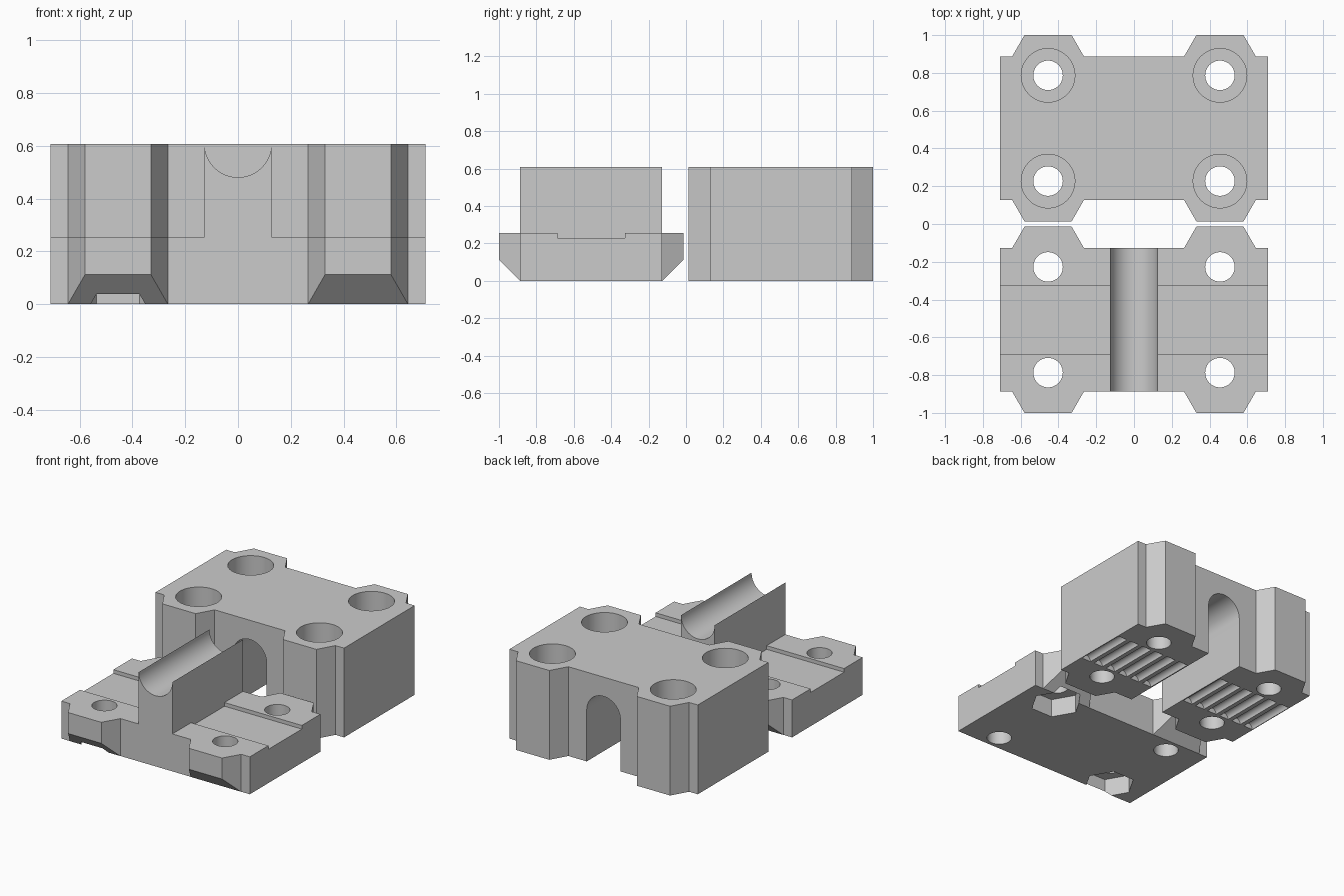
import bpy
import bmesh
from math import pi, sin, cos, radians
from mathutils import Vector

cube = bpy.data.objects.get("Cube")
if cube:
    bpy.data.objects.remove(cube, do_unlink=True)

grey = bpy.data.materials.new("plain_grey")
grey.use_nodes = True
GREY = (0.6, 0.6, 0.6, 1)
grey.diffuse_color = GREY
grey.node_tree.nodes["Principled BSDF"].inputs["Base Color"].default_value = GREY

# Maps profile coordinates (a, b) and depth d onto each extrusion axis
AXES = {
    "X": lambda a, b, d: (d, a, b),
    "Y": lambda a, b, d: (a, d, b),
    "Z": lambda a, b, d: (a, b, d),
}


def prism(name, profile, axis, low, high):
    """Extrude a closed 2D profile along an axis."""
    bm = bmesh.new()
    place = AXES[axis]
    face = bm.faces.new([bm.verts.new(place(a, b, low)) for a, b in profile])
    top = bmesh.ops.extrude_face_region(bm, geom=[face])["geom"]
    moved = [v for v in top if isinstance(v, bmesh.types.BMVert)]
    bmesh.ops.translate(bm, verts=moved, vec=Vector(place(0, 0, high - low)))
    bmesh.ops.recalc_face_normals(bm, faces=bm.faces)
    mesh = bpy.data.meshes.new(name)
    bm.to_mesh(mesh)
    bm.free()
    mesh.materials.append(grey)
    obj = bpy.data.objects.new(name, mesh)
    bpy.context.collection.objects.link(obj)
    return obj


def arc(cx, cy, radius, start, end, steps):
    angles = [start + (end - start) * i / steps for i in range(steps + 1)]
    return [(cx + radius * cos(t), cy + radius * sin(t)) for t in angles]


def circle(cx, cy, radius, sides=48):
    return arc(cx, cy, radius, 0, 2 * pi, sides)[:-1]


def box(a0, a1, b0, b1):
    return [(a0, b0), (a1, b0), (a1, b1), (a0, b1)]


def combine(target, tool, operation="DIFFERENCE"):
    """Apply a boolean and discard the tool."""
    mod = target.modifiers.new("shape", "BOOLEAN")
    mod.operation = operation
    mod.solver = "EXACT"
    mod.object = tool
    bpy.context.view_layer.objects.active = target
    bpy.ops.object.modifier_apply(modifier=mod.name)
    bpy.data.objects.remove(tool, do_unlink=True)


def finish(obj):
    bpy.ops.object.select_all(action="DESELECT")
    obj.select_set(True)
    bpy.context.view_layer.objects.active = obj
    bpy.ops.object.shade_smooth_by_angle(angle=radians(30))


HALF_X, BODY_Y, LUG_Y = 0.71, 0.38, 0.493
CENTRE_Y = 0.507
HOLE_X, HOLE_Y, HOLE_R = 0.455, 0.28, 0.078
RIB, TOP, BASE_TOP = 0.127, 0.608, 0.255
CORNERS = [(sx, sy) for sx in (-1, 1) for sy in (-1, 1)]


def lugged_outline(cy):
    """Rectangle with two tapered lugs on each long side."""
    half = [(HALF_X, BODY_Y), (0.645, BODY_Y), (0.58, LUG_Y),
            (0.33, LUG_Y), (0.265, BODY_Y)]
    back = half + [(-x, y) for x, y in reversed(half)]
    return [(x, cy + y) for x, y in back] + [(x, cy - y) for x, y in reversed(back)]


# Lower plate with sloped lug undersides
cy = -CENTRE_Y
plate = prism("lower_plate", lugged_outline(cy), "Z", 0, BASE_TOP)
for s in (-1, 1):
    edge = BODY_Y + 0.001
    slope = [(cy + s * (edge - 0.1), -0.1), (cy + s * (edge + 0.2), 0.2),
             (cy + s * (edge + 0.2), -0.1)]
    combine(plate, prism("slope_cutter", slope, "X", -1, 1))

# Shallow belt channel, then the grooved central rib
combine(plate, prism("channel_cutter", box(cy - 0.18, cy + 0.18, 0.23, 0.5), "X", -1, 1))
rib_profile = [(-RIB, 0.1), (RIB, 0.1)] + arc(0, TOP, RIB, 0, -pi, 32)
combine(plate, prism("rib", rib_profile, "Y", cy - BODY_Y, cy + BODY_Y), "UNION")

# Bolt holes, with nut pockets below two opposite ones
for sx, sy in CORNERS:
    x, y = sx * HOLE_X, cy + sy * HOLE_Y
    combine(plate, prism("hole_cutter", circle(x, y, HOLE_R), "Z", -0.1, 0.5))
    if sx == sy:
        combine(plate, prism("nut_cutter", circle(x, y, 0.162, 6), "Z", -0.1, 0.125))
finish(plate)

# Upper clamp block with an arched tunnel
cy = CENTRE_Y
block = prism("clamp_block", lugged_outline(cy), "Z", 0, TOP)
arch = [(-RIB, -0.1), (RIB, -0.1)] + arc(0, 0.35, RIB, 0, pi, 32)
combine(block, prism("tunnel_cutter", arch, "Y", 0, 1.2))

# Counterbored bolt holes
for sx, sy in CORNERS:
    x, y = sx * HOLE_X, cy + sy * HOLE_Y
    combine(block, prism("hole_cutter", circle(x, y, HOLE_R), "Z", -0.1, 0.8))
    combine(block, prism("counterbore_cutter", circle(x, y, 0.142), "Z", 0.3, 0.8))

# Belt tooth grooves on the underside
for sx in (-1, 1):
    for i in range(6):
        groove = circle(sx * (0.17 + 0.1 * i), 0, 0.035, 20)
        combine(block, prism("tooth_cutter", groove, "Y", cy - 0.18, cy + 0.18))
finish(block)
